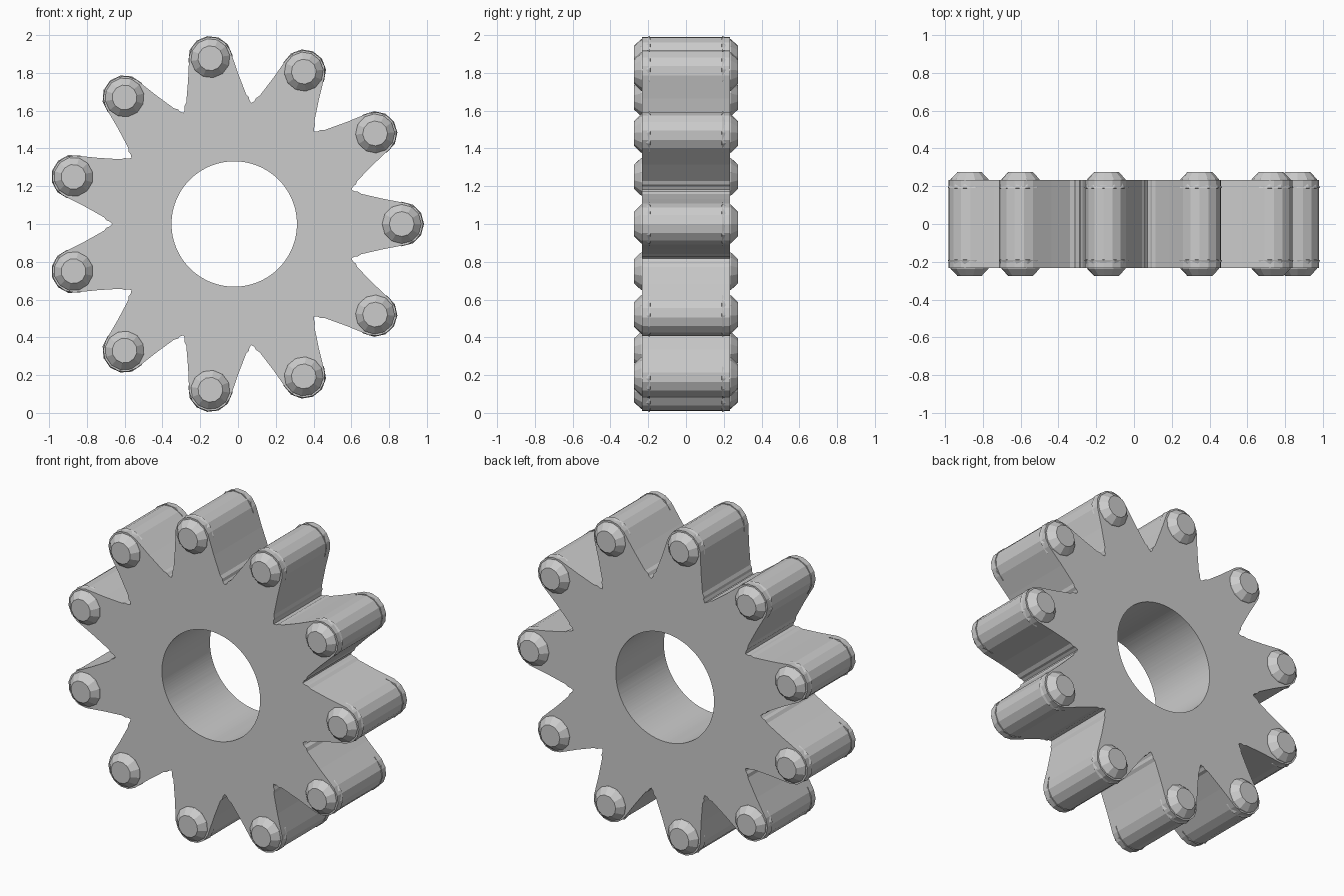
import bpy, bmesh
from math import sin, cos, pi, radians, atan2

if "Cube" in bpy.data.objects:
    bpy.data.objects.remove(bpy.data.objects["Cube"])

TEETH = 11
CX, CZ = -0.02, 1.0      # gear axis, running along y
PIN_R = 0.887            # distance of tooth tips from the axis
HOLE_R = 0.332
HALF = 0.232             # half thickness of the wheel


def finish(bm, name):
    bmesh.ops.recalc_face_normals(bm, faces=bm.faces)
    me = bpy.data.meshes.new(name)
    bm.to_mesh(me)
    bm.free()
    ob = bpy.data.objects.new(name, me)
    ob.location = (CX, 0, CZ)
    bpy.context.collection.objects.link(ob)
    return ob


# One tooth outline: valley, flank, rounded tip, flank (radial, tangential)
flank = [(0.637, 0.173), (0.655, 0.172), (0.672, 0.160), (0.79, 0.133)]
tip = [(PIN_R + 0.113 * cos(radians(a)), 0.113 * sin(radians(a)))
       for a in (-76, -50, -25, 0, 25, 50, 76)]
tooth = [(0.621, -0.1822)] + [(r, -t) for r, t in flank] + tip + flank[::-1]

outline = []
for k in range(TEETH):
    a = 2 * pi * k / TEETH
    outline += [(r * cos(a) - t * sin(a), r * sin(a) + t * cos(a)) for r, t in tooth]

# Toothed wheel with a centre bore
bm = bmesh.new()
rings = []
for y in (-HALF, HALF):
    outer = [bm.verts.new((x, y, z)) for x, z in outline]
    inner = [bm.verts.new((HOLE_R * cos(atan2(z, x)), y, HOLE_R * sin(atan2(z, x))))
             for x, z in outline]
    rings.append((outer, inner))
(fo, fi), (bo, bi) = rings
n = len(outline)
for i in range(n):
    j = (i + 1) % n
    for a, b in ((fo, fi), (fi, bi), (bi, bo), (bo, fo)):
        bm.faces.new((a[i], a[j], b[j], b[i]))
wheel = finish(bm, "gear_wheel")

# Chamfered pin through each tooth tip, with a small collar near each face
SIDES = 12
profile = [(0.066, -0.275), (0.102, -0.238), (0.118, -0.190), (0.104, -0.188)]
profile += [(r, -y) for r, y in profile[::-1]]
for k in range(TEETH):
    a = 2 * pi * k / TEETH
    px, pz = PIN_R * cos(a), PIN_R * sin(a)
    bm = bmesh.new()
    loops = []
    for r, y in profile:
        loops.append([bm.verts.new((px + r * cos(a + 2 * pi * s / SIDES), y,
                                    pz + r * sin(a + 2 * pi * s / SIDES)))
                      for s in range(SIDES)])
    for l0, l1 in zip(loops, loops[1:]):
        for s in range(SIDES):
            t = (s + 1) % SIDES
            bm.faces.new((l0[s], l0[t], l1[t], l1[s]))
    bm.faces.new(loops[0])
    bm.faces.new(loops[-1])
    finish(bm, f"tooth_pin_{k + 1}")
